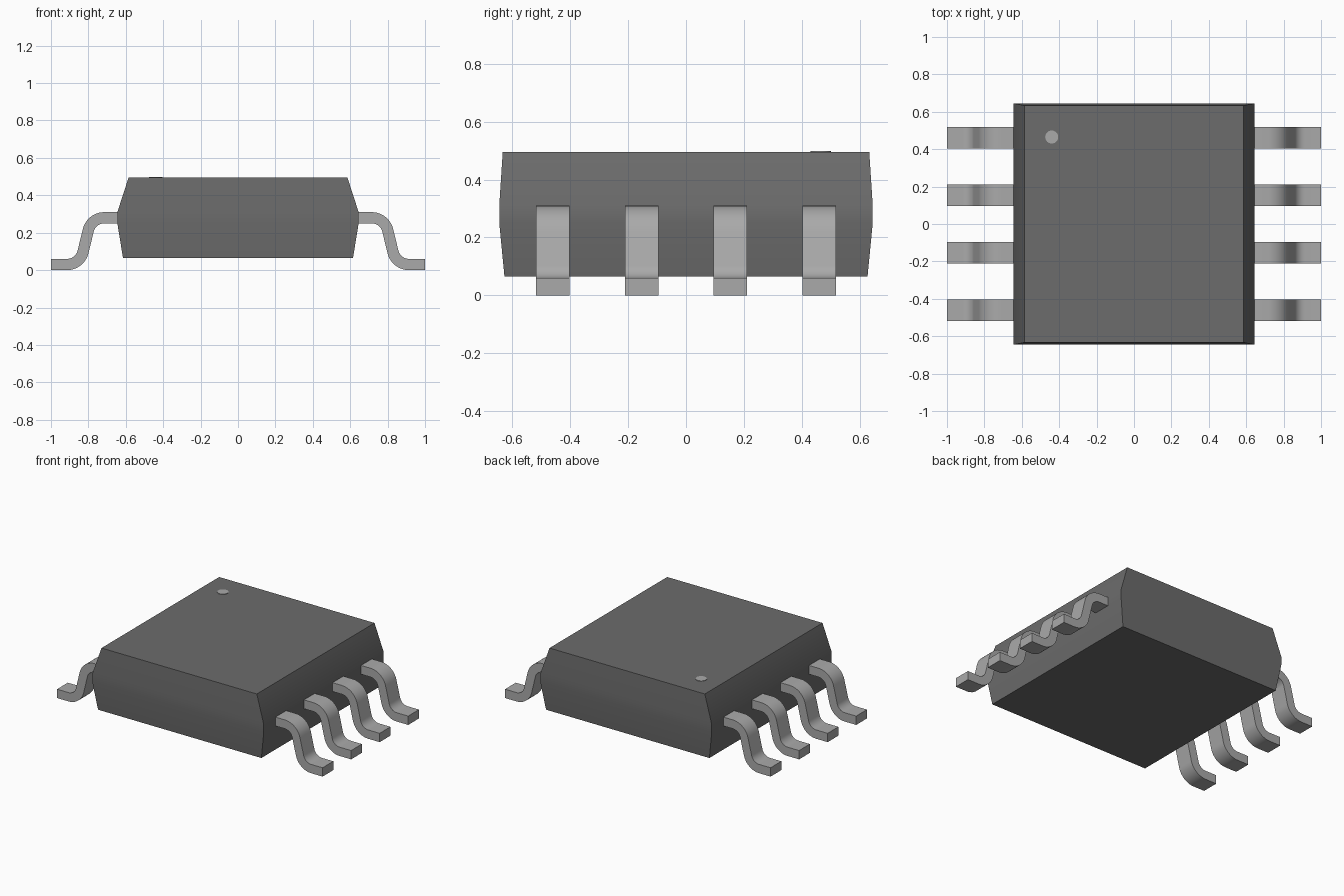
import bpy, bmesh
from math import sin, cos, radians

old = bpy.data.objects.get("Cube")
if old:
    bpy.data.objects.remove(old, do_unlink=True)


def material(name, grey):
    m = bpy.data.materials.new(name)
    m.use_nodes = True
    m.diffuse_color = (grey, grey, grey, 1)
    m.node_tree.nodes["Principled BSDF"].inputs["Base Color"].default_value = (grey, grey, grey, 1)
    return m


plastic = material("dark grey plastic", 0.15)
metal = material("light grey metal", 0.40)


def loft(name, rings, mat):
    """Skin a list of matching closed rings, capping both ends."""
    bm = bmesh.new()
    loops = [[bm.verts.new(p) for p in ring] for ring in rings]
    for a, b in zip(loops, loops[1:]):
        for i in range(len(a)):
            j = (i + 1) % len(a)
            bm.faces.new((a[i], a[j], b[j], b[i]))
    bm.faces.new(loops[0])
    bm.faces.new(loops[-1])
    bmesh.ops.recalc_face_normals(bm, faces=bm.faces)
    mesh = bpy.data.meshes.new(name)
    bm.to_mesh(mesh)
    bm.free()
    mesh.materials.append(mat)
    obj = bpy.data.objects.new(name, mesh)
    bpy.context.collection.objects.link(obj)
    bpy.ops.object.select_all(action="DESELECT")
    obj.select_set(True)
    bpy.context.view_layer.objects.active = obj
    bpy.ops.object.shade_smooth_by_angle(angle=radians(30))
    return obj


# Package body: tapered above and below a narrow vertical band
def rectangle(hx, hy, z):
    return [(-hx, -hy, z), (hx, -hy, z), (hx, hy, z), (-hx, hy, z)]


loft("package_body", [rectangle(0.615, 0.627, 0.065), rectangle(0.645, 0.645, 0.25),
                      rectangle(0.645, 0.645, 0.31), rectangle(0.585, 0.633, 0.495)], plastic)

# Gull-wing lead: centre line with two opposite bends, as (x, z, downward angle)
HALF, WIDTH, RADIUS, BEND, STEPS = 0.03, 0.116, 0.088, radians(76), 10
TOP, FOOT = 0.28, 0.03
angles = [BEND * i / STEPS for i in range(STEPS + 1)]
path = [(0.635, TOP, 0)]
path += [(0.715 + RADIUS * sin(a), TOP - RADIUS * (1 - cos(a)), a) for a in angles]
path += [(0.914 - RADIUS * sin(a), FOOT + RADIUS * (1 - cos(a)), a) for a in reversed(angles)]
path += [(1.0, FOOT, 0)]


def lead(name, side, y):
    rings = []
    for x, z, a in path:
        dx, dz = HALF * sin(a), HALF * cos(a)
        rings.append([(side * (x + s * dx), y + t * WIDTH / 2, z + s * dz)
                      for s, t in ((1, -1), (1, 1), (-1, 1), (-1, -1))])
    loft(name, rings, metal)


for side, label in ((1, "left"), (-1, "right")):
    for n in range(4):
        lead(f"{label}_lead_{n + 1}", side, (n - 1.5) * 0.307)

# Orientation dot on the top face
dot = [(-0.44 + 0.035 * cos(radians(15 * i)), 0.465 + 0.035 * sin(radians(15 * i))) for i in range(24)]
loft("orientation_dot", [[(x, y, z) for x, y in dot] for z in (0.492, 0.498)], metal)
